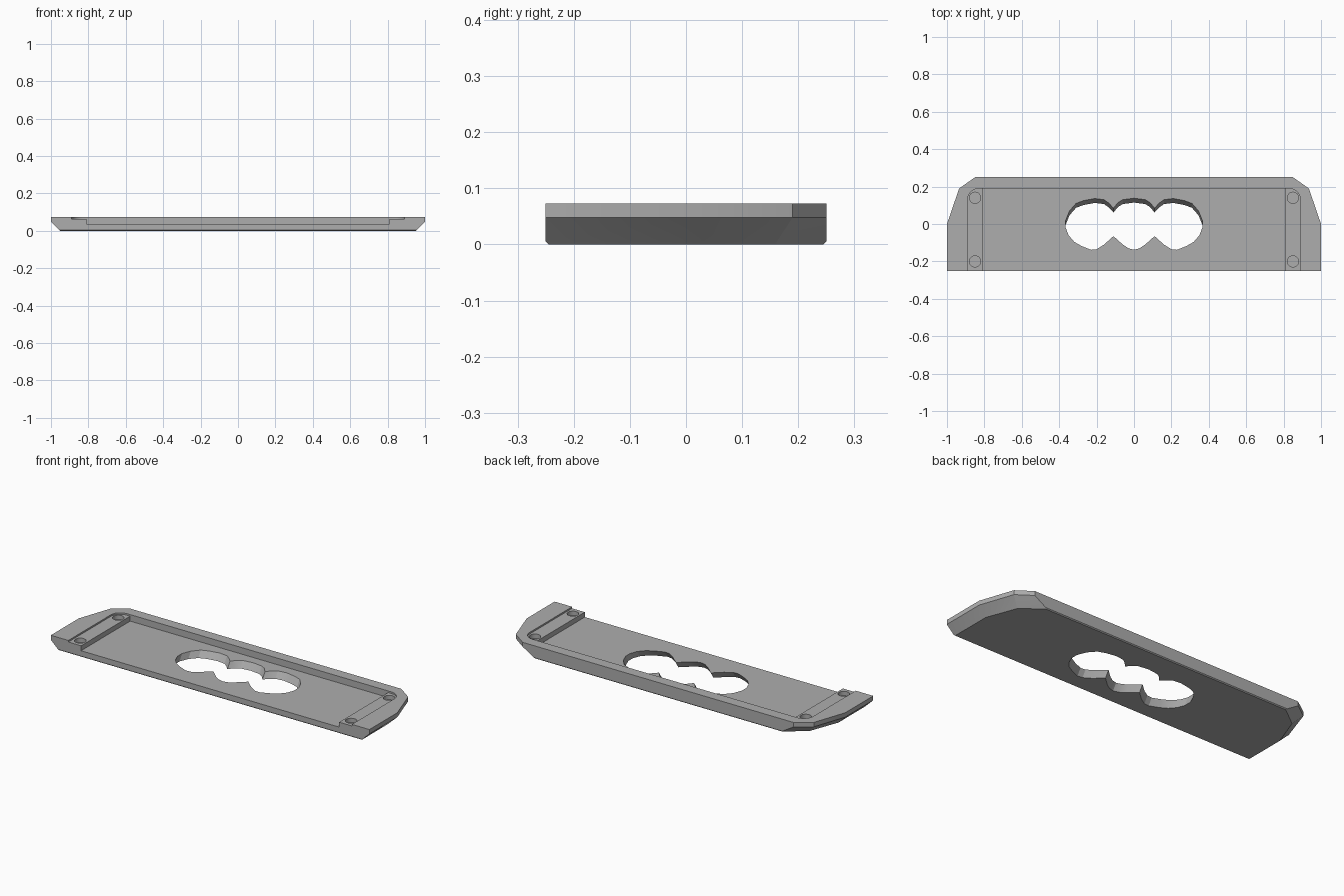
import bpy, bmesh, math

cube = bpy.data.objects.get("Cube")
if cube:
    bpy.data.objects.remove(cube, do_unlink=True)

TOP, RIM, SHELF, FLOOR = 0.073, 0.048, 0.064, 0.036

grey = bpy.data.materials.new("plain grey")
grey.use_nodes = True
grey.diffuse_color = (0.42, 0.42, 0.42, 1)
grey.node_tree.nodes["Principled BSDF"].inputs["Base Color"].default_value = (0.42, 0.42, 0.42, 1)


def mirrored(half):
    """Close a right-hand outline by adding its mirror image."""
    return half + [(-x, y) for x, y in reversed(half) if abs(x) > 1e-5]


def loft(name, layers):
    """Solid through stacked outlines, given as (outline, z) from bottom to top."""
    bm = bmesh.new()
    rings = [[bm.verts.new((x, y, z)) for x, y in pts] for pts, z in layers]
    bm.faces.new(rings[0])
    bm.faces.new(rings[-1])
    for low, high in zip(rings, rings[1:]):
        for i in range(len(low)):
            j = (i + 1) % len(low)
            bm.faces.new((low[i], low[j], high[j], high[i]))
    bmesh.ops.recalc_face_normals(bm, faces=bm.faces)
    mesh = bpy.data.meshes.new(name)
    bm.to_mesh(mesh)
    bm.free()
    mesh.materials.append(grey)
    obj = bpy.data.objects.new(name, mesh)
    bpy.context.collection.objects.link(obj)
    return obj


def carve(target, cutter):
    """Subtract a cutter and discard it."""
    mod = target.modifiers.new("carve", "BOOLEAN")
    mod.operation = "DIFFERENCE"
    mod.solver = "EXACT"
    mod.object = cutter
    bpy.context.view_layer.objects.active = target
    bpy.ops.object.modifier_apply(modifier=mod.name)
    bpy.data.objects.remove(cutter, do_unlink=True)


# Plate body: upright rim above sloping ends, fine bevel along front and back
outer = mirrored([(1, -0.25), (1, 0), (0.935, 0.19), (0.85, 0.25)])
lower = mirrored([(0.955, -0.25), (0.955, -0.01), (0.892, 0.162), (0.78, 0.25)])
base = mirrored([(0.95, -0.245), (0.95, -0.01), (0.887, 0.16), (0.775, 0.245)])
plate = loft("base_plate", [(base, 0), (lower, 0.005), (outer, RIM), (outer, TOP)])

# Shallow shelf with rounded back corners, open at the front
corner = [(0.83 + 0.06 * math.cos(a), 0.13 + 0.06 * math.sin(a))
          for a in (math.radians(15 * i) for i in range(7))]
shelf = mirrored([(0.89, -0.3)] + corner)
carve(plate, loft("shelf_cutter", [(shelf, SHELF), (shelf, 0.1)]))

# Deep central tray
tray = mirrored([(0.81, -0.3), (0.81, 0.19)])
carve(plate, loft("tray_cutter", [(tray, FLOOR), (tray, 0.1)]))

# Three-lobed opening, leaning forward through the floor
lobes = mirrored([
    (0, -0.138), (0.03, -0.13), (0.06, -0.11), (0.11, -0.065), (0.16, -0.11),
    (0.2, -0.135), (0.23, -0.138), (0.28, -0.118), (0.32, -0.095), (0.35, -0.06),
    (0.365, -0.02), (0.365, 0.02), (0.345, 0.07), (0.31, 0.11), (0.27, 0.125),
    (0.21, 0.136), (0.16, 0.13), (0.135, 0.112), (0.11, 0.085), (0.085, 0.115),
    (0.06, 0.13), (0, 0.138)])


def leaning(z):
    return [(x, y + 0.65 * (z - FLOOR)) for x, y in lobes], z


carve(plate, loft("opening_cutter", [leaning(-0.03), leaning(0.1)]))

# Blind screw holes in the shelves
for x in (-0.85, 0.85):
    for y in (-0.2, 0.14):
        ring = [(x + 0.03 * math.cos(i * math.tau / 32), y + 0.03 * math.sin(i * math.tau / 32))
                for i in range(32)]
        carve(plate, loft("hole_cutter", [(ring, 0.04), (ring, 0.1)]))

# Smooth the curved walls, keep the edges crisp
bpy.ops.object.select_all(action="DESELECT")
plate.select_set(True)
bpy.context.view_layer.objects.active = plate
bpy.ops.object.shade_smooth_by_angle(angle=math.radians(20))
